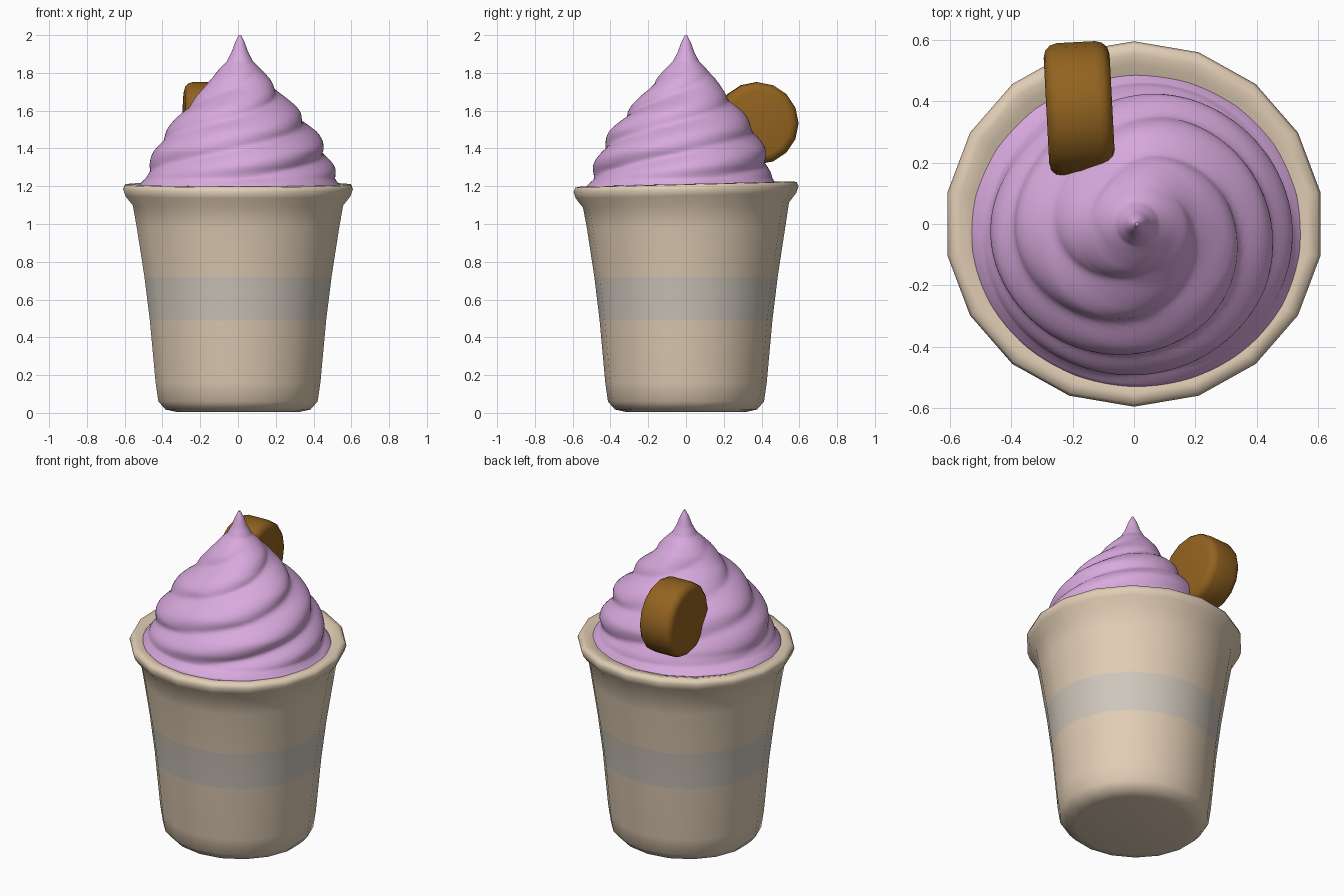
import bpy, bmesh, math

cube = bpy.data.objects.get("Cube")
if cube:
    bpy.data.objects.remove(cube, do_unlink=True)


def material(name, rgb):
    mat = bpy.data.materials.new(name)
    mat.use_nodes = True
    mat.diffuse_color = (*rgb, 1)
    mat.node_tree.nodes["Principled BSDF"].inputs["Base Color"].default_value = (*rgb, 1)
    return mat


paper = material("paper tan", (0.75, 0.61, 0.46))
band = material("band grey", (0.62, 0.57, 0.50))
lilac = material("lilac cream", (0.69, 0.40, 0.73))
biscuit = material("biscuit brown", (0.29, 0.125, 0.014))


def finish(name, bm, mats, angle):
    bmesh.ops.recalc_face_normals(bm, faces=bm.faces)
    mesh = bpy.data.meshes.new(name)
    bm.to_mesh(mesh)
    bm.free()
    obj = bpy.data.objects.new(name, mesh)
    bpy.context.collection.objects.link(obj)
    for mat in mats:
        mesh.materials.append(mat)
    bpy.ops.object.select_all(action="DESELECT")
    obj.select_set(True)
    bpy.context.view_layer.objects.active = obj
    bpy.ops.object.shade_smooth_by_angle(angle=math.radians(angle))
    return obj


def loft(profile, sides, place):
    """Join rings of points, place(r, z, angle) giving each point, and cap both ends."""
    bm = bmesh.new()
    rings = []
    for r, z in profile:
        rings.append([bm.verts.new(place(r, z, math.pi / 2 + math.tau * i / sides))
                      for i in range(sides)])
    for low, high in zip(rings, rings[1:]):
        for i in range(sides):
            j = (i + 1) % sides
            bm.faces.new((low[i], low[j], high[j], high[i]))
    bm.faces.new(rings[0][::-1])
    bm.faces.new(rings[-1])
    return bm


# Cup: tapered wall and rolled lip sloping in to the cream, slightly higher at the back
cup_profile = [(0.33, 0.005), (0.39, 0.018), (0.428, 0.06), (0.443, 0.16), (0.474, 0.49),
               (0.503, 0.72), (0.544, 0.98), (0.565, 1.10), (0.605, 1.15), (0.617, 1.185),
               (0.607, 1.208), (0.575, 1.212), (0.54, 1.203), (0.49, 1.185), (0.43, 1.16)]


def cup_point(r, z, a):
    y = 0.965 * r * math.sin(a)
    return r * math.cos(a), y, z + (0.025 * y if z > 1.05 else 0)


bm = loft(cup_profile, 18, cup_point)
for face in bm.faces:
    if 0.49 < face.calc_center_median().z < 0.72 and abs(face.normal.z) < 0.5:
        face.material_index = 1
finish("cup", bm, [paper, band], 75)

# Cream: a cone profile with three spiral folds that fade at the base and tip
outline = [(0.55, 1.17), (0.54, 1.20), (0.505, 1.24), (0.485, 1.31), (0.455, 1.39),
           (0.395, 1.49), (0.315, 1.59), (0.255, 1.65), (0.20, 1.71), (0.155, 1.77),
           (0.11, 1.82), (0.07, 1.86), (0.044, 1.91), (0.026, 1.96), (0.006, 2.0)]


def resample(points, steps):
    out = []
    for (r0, z0), (r1, z1) in zip(points, points[1:]):
        out += [(r0 + (r1 - r0) * k / steps, z0 + (z1 - z0) * k / steps) for k in range(steps)]
    return out + [points[-1]]


def cream_point(r, z, a):
    # Uneven folds: the phase drifts and the depth changes around the cone
    phase = 3 * a - math.tau * (z - 1.62) / 0.17 + 0.5 * math.sin(a + 1)
    fade = max(0, min(1, (z - 1.19) / 0.1, (1.83 - z) / 0.2))
    depth = 0.036 * fade * (1 + 0.35 * math.cos(a + 0.6))
    r += depth * (math.sqrt(math.cos(phase / 2) ** 2 + 0.02) - 0.67)
    # The cream is pressed in beside the biscuit
    r -= 0.04 * fade * max(0, math.cos(a - 2.3)) ** 4
    # The lower edge sits a little towards the front
    shift = max(0, min(1, (1.7 - z) / 0.5))
    return 0.01 + r * math.cos(a), -0.02 * shift + r * (1 - 0.06 * shift) * math.sin(a), z


bm = loft(resample(outline, 6), 96, cream_point)
finish("cream_swirl", bm, [lilac], 60)

# Biscuit: a thick disc with rounded edges, standing in the back of the cream
bm = bmesh.new()
bmesh.ops.create_cone(bm, cap_ends=True, segments=16, radius1=0.218, radius2=0.218, depth=0.215)
rims = [e for e in bm.edges if abs(e.verts[0].co.z - e.verts[1].co.z) < 0.01]
bmesh.ops.bevel(bm, geom=rims, offset=0.045, segments=3, affect="EDGES", profile=0.5)
cookie = finish("biscuit", bm, [biscuit], 50)
cookie.rotation_euler = (0, math.radians(90), math.radians(3))
cookie.location = (-0.178, 0.375, 1.533)
